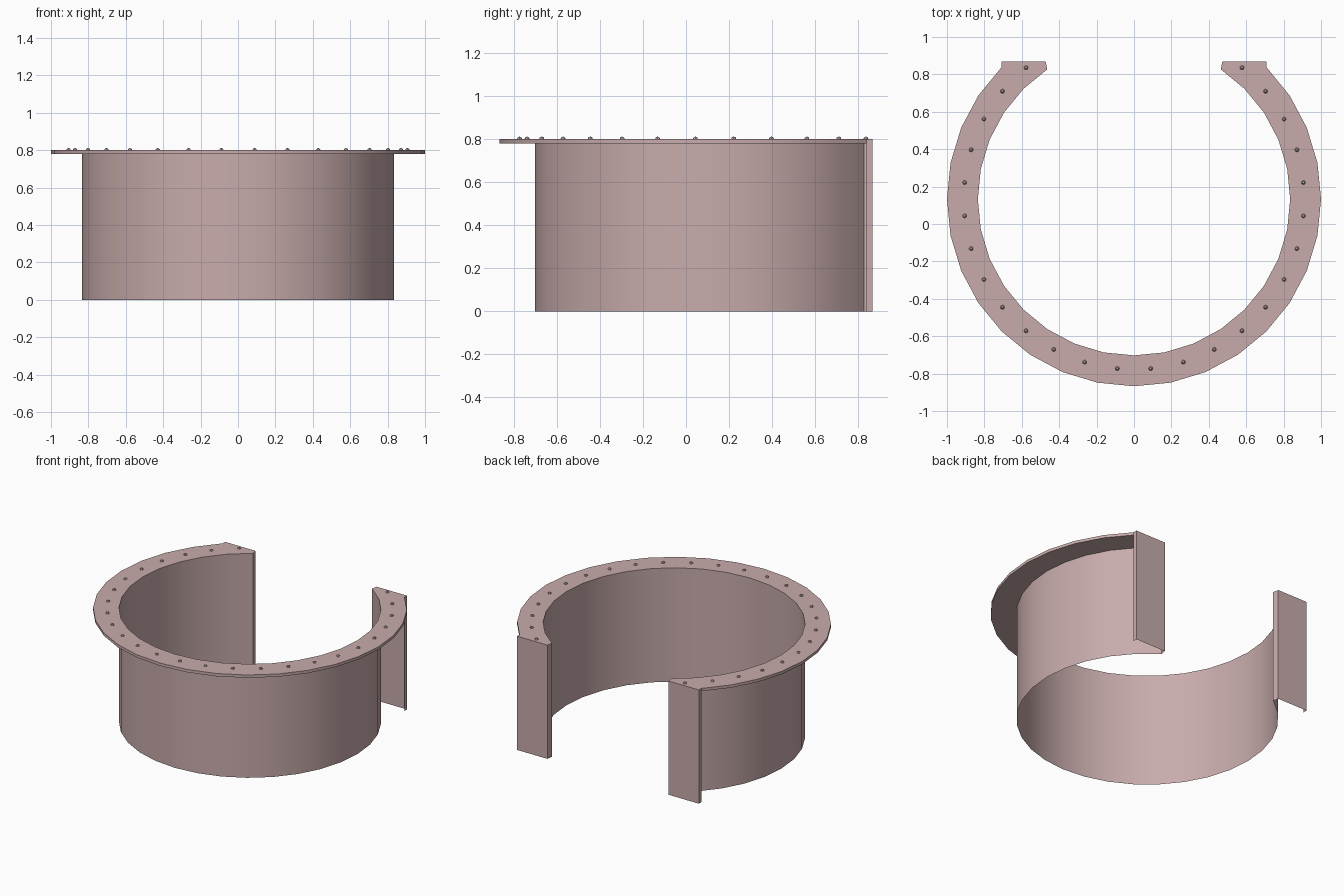
import bpy, bmesh, math

if "Cube" in bpy.data.objects:
    bpy.data.objects.remove(bpy.data.objects["Cube"])

CY, R_OUT, R_IN = 0.1325, 1.0, 0.835      # ring centre and radii
TOP, UNDER, BACK = 0.80, 0.78, 0.8675     # flange heights, back plane
STEP = math.radians(11.25)                # 32-sided ring

mat = bpy.data.materials.new("dusty_pink")
mat.diffuse_color = (0.58, 0.41, 0.41, 1)
mat.use_nodes = True
mat.node_tree.nodes["Principled BSDF"].inputs["Base Color"].default_value = mat.diffuse_color


def on_ring(r, k):
    """Point k steps round the ring, counted from the front."""
    a = -math.pi / 2 + k * STEP
    return (r * math.cos(a), CY + r * math.sin(a))


def finish(bm, name, smooth=False):
    mesh = bpy.data.meshes.new(name)
    bm.to_mesh(mesh)
    bm.free()
    mesh.materials.append(mat)
    ob = bpy.data.objects.new(name, mesh)
    bpy.context.collection.objects.link(ob)
    if smooth:
        bpy.context.view_layer.objects.active = ob
        ob.select_set(True)
        bpy.ops.object.shade_smooth_by_angle(angle=math.radians(30))
        ob.select_set(False)
    return ob


def sheet(name, points, z0, z1, smooth=False):
    """Upright sheet following a plan outline."""
    bm = bmesh.new()
    lo = [bm.verts.new((x, y, z0)) for x, y in points]
    hi = [bm.verts.new((x, y, z1)) for x, y in points]
    for i in range(len(points) - 1):
        bm.faces.new((lo[i], lo[i + 1], hi[i + 1], hi[i]))
    return finish(bm, name, smooth)


# Curved wall, open at the back
sheet("curved_wall", [on_ring(R_IN, k) for k in range(-13, 14)], 0, TOP, True)

# Folded end plates either side of the opening
corner_x = on_ring(R_OUT, 12)[0]
for side, label in ((1, "right"), (-1, "left")):
    outline = [on_ring(R_IN, 13), (0.472, BACK), (corner_x, BACK), on_ring(R_OUT, 12)]
    outline = [(side * x, y) for x, y in outline]
    sheet("end_plate_" + label, outline if side > 0 else outline[::-1], 0, TOP)

# Flat flange: quads round the ring plus a squared-off tip at each end
bm = bmesh.new()
for k in range(-12, 12):
    pts = [on_ring(R_IN, k), on_ring(R_OUT, k), on_ring(R_OUT, k + 1), on_ring(R_IN, k + 1)]
    bm.faces.new([bm.verts.new((x, y, TOP)) for x, y in pts])
for s in (1, -1):
    pts = [on_ring(R_IN, 12), on_ring(R_OUT, 12), (corner_x, BACK), (0.472, BACK), on_ring(R_IN, 13)]
    pts = [(s * x, y) for x, y in pts][::s]
    bm.faces.new([bm.verts.new((x, y, TOP)) for x, y in pts])
bmesh.ops.remove_doubles(bm, verts=bm.verts, dist=1e-4)
ext = bmesh.ops.extrude_face_region(bm, geom=bm.faces[:], use_keep_orig=True)
for v in ext["geom"]:
    if isinstance(v, bmesh.types.BMVert):
        v.co.z = UNDER
bmesh.ops.recalc_face_normals(bm, faces=bm.faces)
finish(bm, "flange", True)

# Domed rivets, one at the middle of each ring segment
bm = bmesh.new()
for k in range(-13, 13):
    x, y = on_ring(0.91, k + 0.5)
    ball = bmesh.ops.create_uvsphere(bm, u_segments=8, v_segments=6, radius=0.0115)
    for v in ball["verts"]:
        v.co.x += x
        v.co.y += y
        v.co.z += TOP
finish(bm, "rivets", True)
